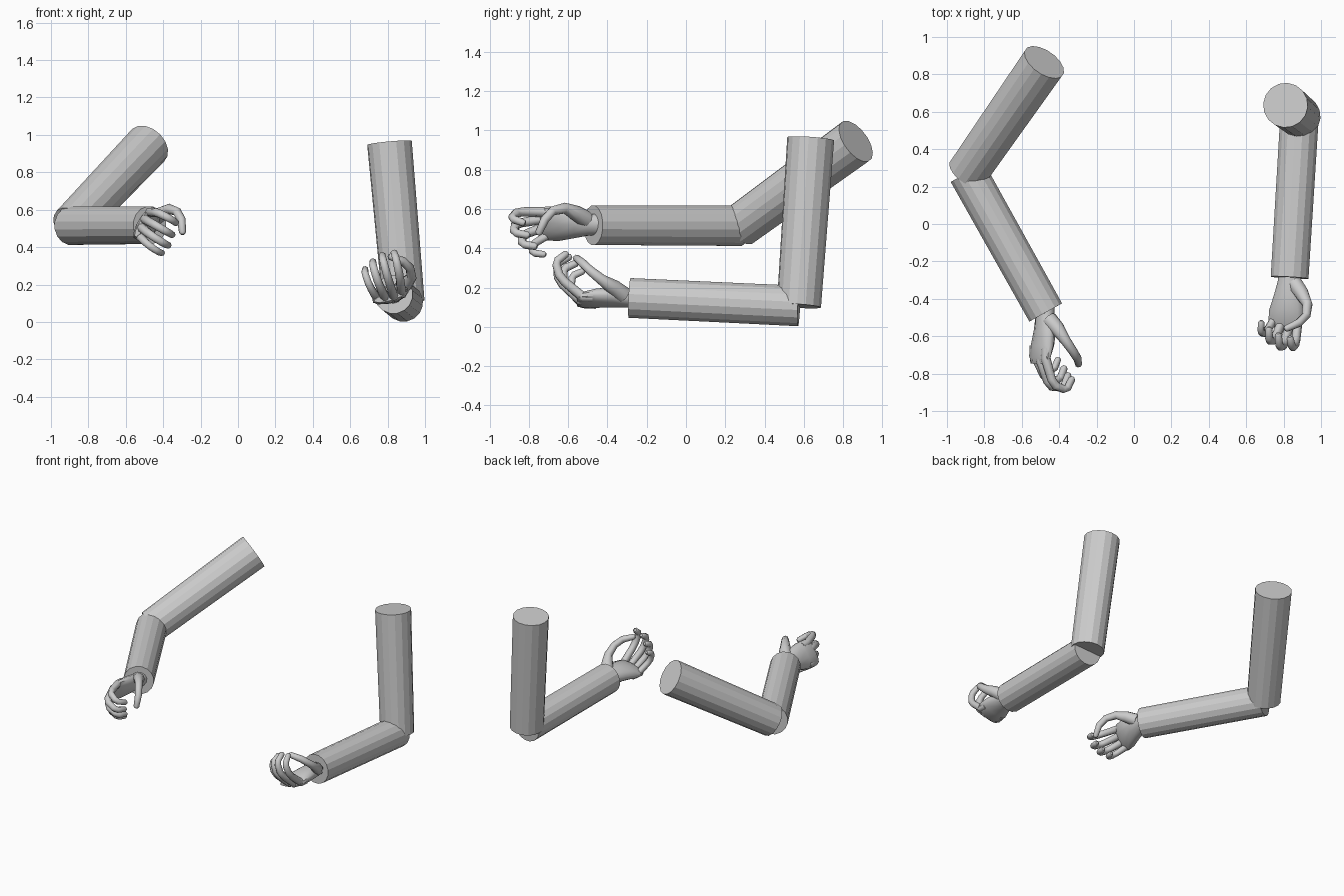
import bpy, bmesh, math
from mathutils import Vector

if "Cube" in bpy.data.objects:
    bpy.data.objects.remove(bpy.data.objects["Cube"])

skin = bpy.data.materials.new("plain_grey")
skin.diffuse_color = (0.6, 0.6, 0.6, 1)
skin.use_nodes = True
skin.node_tree.nodes["Principled BSDF"].inputs["Base Color"].default_value = skin.diffuse_color


def loft(bm, rings):
    """Skin a list of vertex-position rings and cap both ends."""
    vs = [[bm.verts.new(p) for p in r] for r in rings]
    n = len(vs[0])
    for a, b in zip(vs, vs[1:]):
        for i in range(n):
            bm.faces.new((a[i], a[(i + 1) % n], b[(i + 1) % n], b[i]))
    bm.faces.new(vs[0][::-1])
    bm.faces.new(vs[-1])


def ring(c, u, v, ru, rv, n):
    return [c + u * ru * math.cos(2 * math.pi * (i + .5) / n)
            + v * rv * math.sin(2 * math.pi * (i + .5) / n) for i in range(n)]


def finish(bm, name, smooth=None):
    bmesh.ops.recalc_face_normals(bm, faces=bm.faces)
    me = bpy.data.meshes.new(name)
    bm.to_mesh(me)
    bm.free()
    me.materials.append(skin)
    ob = bpy.data.objects.new(name, me)
    bpy.context.collection.objects.link(ob)
    if smooth:
        bpy.ops.object.select_all(action='DESELECT')
        ob.select_set(True)
        bpy.context.view_layer.objects.active = ob
        bpy.ops.object.shade_smooth_by_angle(angle=math.radians(smooth))


def limb(name, a, b, ra, rb, sides=16):
    """Faceted, slightly tapered arm section from a to b."""
    a, b = Vector(a), Vector(b)
    d = (b - a).normalized()
    u = d.cross(Vector((0, 0, 1))).normalized()
    v = u.cross(d)
    bm = bmesh.new()
    loft(bm, [ring(a, u, v, ra, ra, sides), ring(b, u, v, rb, rb, sides)])
    finish(bm, name)


def tube(bm, pts, radii, side, n=8):
    """Finger-like tube through pts with a rounded tip."""
    end = (pts[-1] - pts[-2]).normalized()
    pts = pts + [pts[-1] + end * radii[-1] * .6]
    radii = radii + [radii[-1] * .5]
    rings = []
    for i, p in enumerate(pts):
        d = (pts[min(i + 1, len(pts) - 1)] - pts[max(i - 1, 0)]).normalized()
        u = (side - d * side.dot(d)).normalized()
        rings.append(ring(p, u, d.cross(u), radii[i], radii[i], n))
    loft(bm, rings)


# finger: knuckle (forward, palm, thumb-side), segment lengths, sideways splay
FINGERS = [
    ("index", (.255, -.022, .062), (.15, .085, .07), .16),
    ("middle", (.27, -.026, .018), (.15, .09, .075), .03),
    ("ring", (.26, -.026, -.028), (.135, .085, .07), -.06),
    ("little", (.24, -.022, -.07), (.115, .07, .06), -.16),
]
# palm rings: forward, palm offset, thumb-side offset, half width, half depth
PALM = [(-.03, 0, 0, .055, .05), (.04, 0, 0, .06, .048), (.11, 0, .005, .08, .05),
        (.19, -.008, 0, .098, .045), (.255, -.018, -.003, .098, .034),
        (.285, -.022, -.003, .085, .02)]


def hand(prefix, wrist, fwd, palm_dir, thumb_dir, bends):
    w, f, n, t = (Vector(x) for x in (wrist, fwd, palm_dir, thumb_dir))
    f.normalize(), n.normalize(), t.normalize()

    def loc(a, b, c):
        return w + f * a + n * b + t * c

    bm = bmesh.new()
    loft(bm, [ring(loc(a, b, c), t, n, hw, hd, 12) for a, b, c, hw, hd in PALM])
    finish(bm, prefix + "_palm", 50)

    # curled fingers, each bend rounded by two path points
    for (name, k, lens, splay), bend in zip(FINGERS, bends):
        joints = [Vector((k[0] - .05, k[1], k[2])), Vector(k)]
        for i, (seg, ang) in enumerate(zip(lens, bend)):
            a = math.radians(ang)
            s = splay * (1, .5, -.4)[i]
            joints.append(joints[-1] + seg * Vector((math.cos(a), math.sin(a), s)))
        path = joints[:2]
        for i in (2, 3):
            path += [joints[i].lerp(joints[i - 1], .2), joints[i].lerp(joints[i + 1], .2)]
        path.append(joints[4])
        bm = bmesh.new()
        r = .021 if name == "little" else .0235
        tube(bm, [loc(*p) for p in path], [r, r * 1.1, r, r, r * .95, r * .9, r * .8], t)
        finish(bm, prefix + "_" + name + "_finger", 50)

    # thumb arching over the palm
    bm = bmesh.new()
    thumb = [(.05, .005, .035), (.1, .03, .085), (.16, .055, .13), (.22, .1, .14),
             (.26, .145, .115), (.29, .185, .06)]
    tube(bm, [loc(*p) for p in thumb], [.045, .04, .028, .024, .023, .019], f.cross(n))
    finish(bm, prefix + "_thumb", 50)


# arm with the raised elbow
elbow = (-.89, .275, .515)
limb("right_upper_arm", elbow, (-.48, .865, .945), .112, .122)
limb("right_forearm", elbow, (-.472, -.473, .517), .105, .102)
hand("right", (-.475, -.46, .52), (-.04, -1, 0), (.85, 0, -.5), (.5, 0, .85),
     [(15, 70, 150), (22, 85, 160), (32, 90, 160), (42, 95, 160)])

# arm with the hanging upper arm
elbow = (.885, .575, .106)
limb("left_upper_arm", elbow, (.81, .635, .957), .113, .12)
limb("left_forearm", elbow, (.832, -.287, .147), .105, .103)
hand("left", (.83, -.27, .147), (-.08, -1, .03), (-.27, 0, .96), (.96, 0, .27),
     [(38, 75, 140), (42, 85, 150), (45, 90, 155), (48, 95, 155)])
